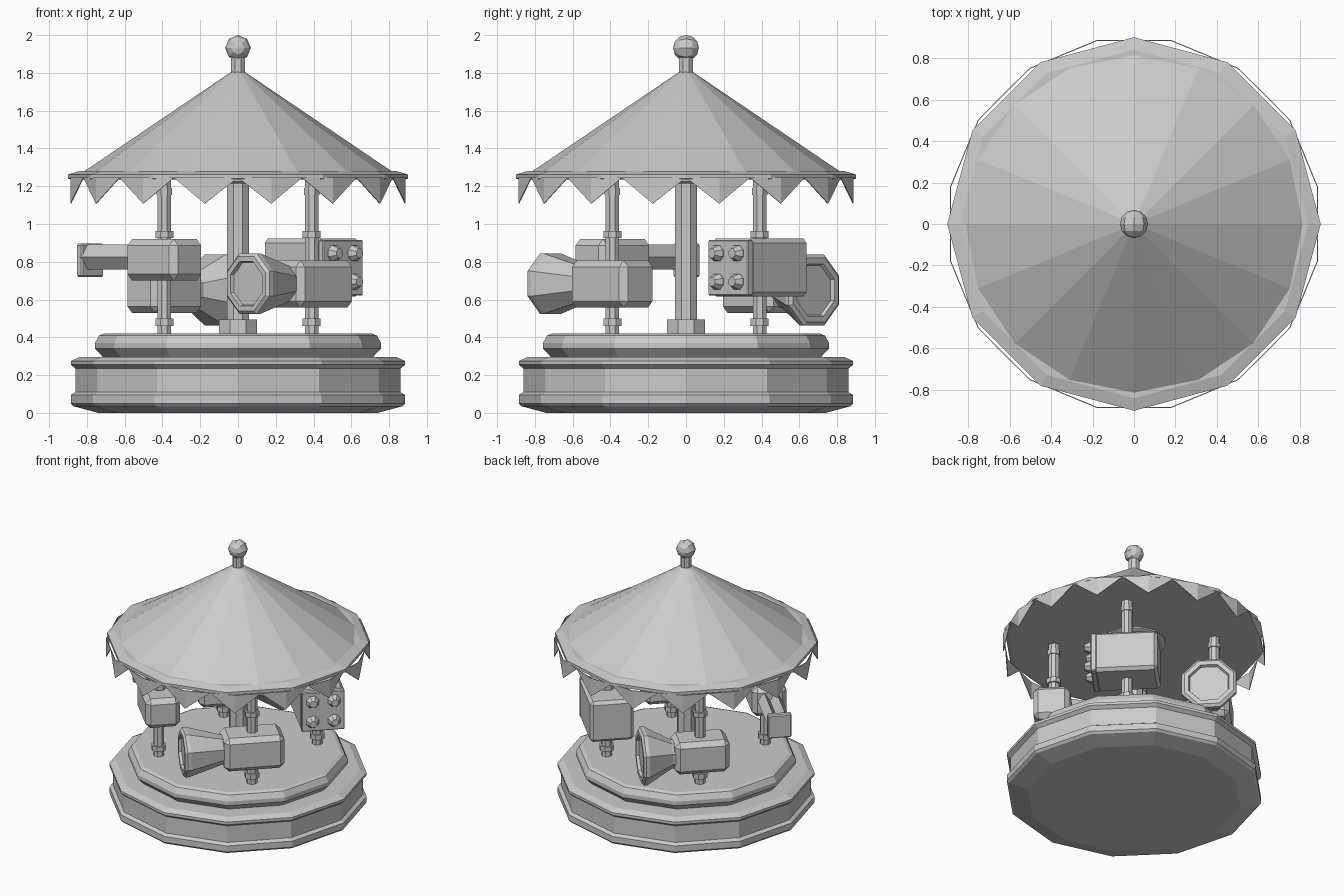
import bpy, bmesh, math
from mathutils import Matrix

cube = bpy.data.objects.get("Cube")
if cube:
    bpy.data.objects.remove(cube)

grey = bpy.data.materials.new("plain_grey")
grey.use_nodes = True
GREY = (0.6, 0.6, 0.6, 1)
grey.diffuse_color = GREY
grey.node_tree.nodes["Principled BSDF"].inputs["Base Color"].default_value = GREY


def finish(name, bm, matrix=None):
    """Turn a bmesh into a flat shaded object."""
    bmesh.ops.recalc_face_normals(bm, faces=bm.faces)
    mesh = bpy.data.meshes.new(name)
    bm.to_mesh(mesh)
    bm.free()
    mesh.materials.append(grey)
    obj = bpy.data.objects.new(name, mesh)
    if matrix:
        obj.matrix_world = matrix
    bpy.context.collection.objects.link(obj)
    return obj


def lathe(name, profile, sides, turn=0.0, matrix=None):
    """Capped turned shape around z from (radius, height) pairs."""
    bm = bmesh.new()
    rings = []
    for r, z in profile:
        angles = [turn + math.tau * i / sides for i in range(sides)]
        rings.append([bm.verts.new((r * math.cos(a), r * math.sin(a), z)) for a in angles])
    for low, high in zip(rings, rings[1:]):
        for i in range(sides):
            j = (i + 1) % sides
            bm.faces.new((low[i], low[j], high[j], high[i]))
    bm.faces.new(rings[0][::-1])
    bm.faces.new(rings[-1])
    return finish(name, bm, matrix)


def block(name, size, centre, chamfer, matrix):
    """Box with chamfered edges."""
    bm = bmesh.new()
    bmesh.ops.create_cube(bm, size=1, matrix=Matrix.Translation(centre) @ Matrix.Diagonal((*size, 1)))
    if chamfer:
        bmesh.ops.bevel(bm, geom=bm.edges[:], offset=chamfer, segments=1, affect='EDGES')
    return finish(name, bm, matrix)


FLAT = math.pi / 8                       # turns an octagon flat side up
FORWARD = Matrix.Rotation(math.pi / 2, 4, 'Y')   # lathe axis z -> x

# Stepped base and platform
lathe("base", [(0.74, 0), (0.87, 0.035), (0.885, 0.05), (0.885, 0.095), (0.86, 0.11), (0.86, 0.235),
               (0.885, 0.255), (0.885, 0.275), (0.84, 0.295)], 12)
lathe("platform", [(0.70, 0.28), (0.757, 0.34), (0.757, 0.37), (0.735, 0.41), (0.71, 0.42)], 12)

# Centre column
lathe("column_foot", [(0.108, 0.41), (0.108, 0.495)], 8, FLAT)
lathe("column", [(0.064, 0.49), (0.064, 1.25)], 8, FLAT)
lathe("column_flange", [(0.2, 1.215), (0.22, 1.225), (0.22, 1.25)], 12)

# Roof, rim and finial
lathe("roof_rim", [(0.87, 1.235), (0.9, 1.24), (0.9, 1.262), (0.84, 1.28)], 12)
lathe("roof", [(0.835, 1.265), (0.036, 1.805)], 16)
lathe("finial_stem", [(0.04, 1.79), (0.04, 1.9)], 8, FLAT)
bm = bmesh.new()
bmesh.ops.create_uvsphere(bm, u_segments=8, v_segments=6, radius=0.068)
finish("finial_ball", bm, Matrix.Translation((0, 0, 1.932)) @ Matrix.Rotation(math.pi / 2, 4, 'X'))

# Hanging pennants, each folded down its middle
bm = bmesh.new()
step = math.tau / 16


def on_rim(angle, r, z):
    return bm.verts.new((r * math.cos(angle), r * math.sin(angle), z))


for i in range(16):
    a = (i + 0.5) * step
    left, right = on_rim(a - step / 2, 0.888, 1.245), on_rim(a + step / 2, 0.888, 1.245)
    tip, top = on_rim(a, 0.905, 1.108), on_rim(a, 0.905, 1.245)
    bm.faces.new((left, tip, top))
    bm.faces.new((top, tip, right))
pennants = finish("pennants", bm)
pennants.modifiers.new("thickness", 'SOLIDIFY').thickness = 0.005


def seat_frame(angle):
    """Local frame of a ride: x is its travel direction, y points outwards."""
    turn = Matrix.Rotation(math.radians(angle), 4, 'Z')
    return turn @ Matrix.Translation((0, 0.39 * math.sqrt(2), 0))


def horn(name, frame, z, end, radius):
    """Flared eight sided horn with a recessed mouth."""
    lathe(name, [(0.1, 0.15), (0.1, 0.2), (radius, end - 0.04), (radius, end - 0.015), (radius * 0.9, end),
                 (radius * 0.74, end), (radius * 0.7, end - 0.02)], 8, FLAT,
          frame @ Matrix.Translation((0, 0, z)) @ FORWARD)


# Poles with collars
COLLARS = ((0.48, 0.052, 0.019), (0.945, 0.052, 0.018), (1.172, 0.044, 0.018))
frames = {"front_right": 135, "front_left": 225, "back_left": -45, "back_right": 45}
for place, angle in frames.items():
    frame = frames[place] = seat_frame(angle)
    lathe(place + "_pole", [(0.038, 0.41), (0.038, 1.24)], 8, FLAT, frame)
    for i, (z, r, h) in enumerate(COLLARS):
        lathe(f"{place}_collar_{i + 1}", [(r, z - h), (r, z + h)], 8, FLAT, frame)

# Ride with twin slide rails and an end plate
f = frames["front_right"]
block("slide_body", (0.38, 0.24, 0.22), (0, 0, 0.81), 0.034, f)
for side in (-1, 1):
    place = f @ Matrix.Translation((0, side * 0.042, 0.825)) @ Matrix.Diagonal((1, 0.65, 1, 1)) @ FORWARD
    lathe("slide_rail", [(0.066, 0.15), (0.066, 0.55)], 4, 0, place)
block("slide_plate", (0.045, 0.165, 0.175), (0.556, 0, 0.808), 0.008, f)

# Two rides with horns
f = frames["front_left"]
block("long_horn_body", (0.42, 0.25, 0.25), (0, 0, 0.682), 0.034, f)
horn("long_horn", f, 0.684, 0.49, 0.173)
f = frames["back_right"]
block("wide_horn_body", (0.38, 0.24, 0.24), (0, 0, 0.65), 0.034, f)
horn("wide_horn", f, 0.65, 0.42, 0.203)

# Ride with a front panel of four knobs
f = frames["back_left"]
block("knob_body", (0.44, 0.305, 0.305), (0, 0, 0.77), 0.022, f)
block("knob_panel", (0.04, 0.3, 0.295), (0.218, 0, 0.768), 0.006, f)
for y in (-0.075, 0.075):
    for z in (0.695, 0.845):
        lathe("knob", [(0.045, 0.23), (0.045, 0.25), (0.026, 0.285)], 8, FLAT,
              f @ Matrix.Translation((0, y, z)) @ FORWARD)
